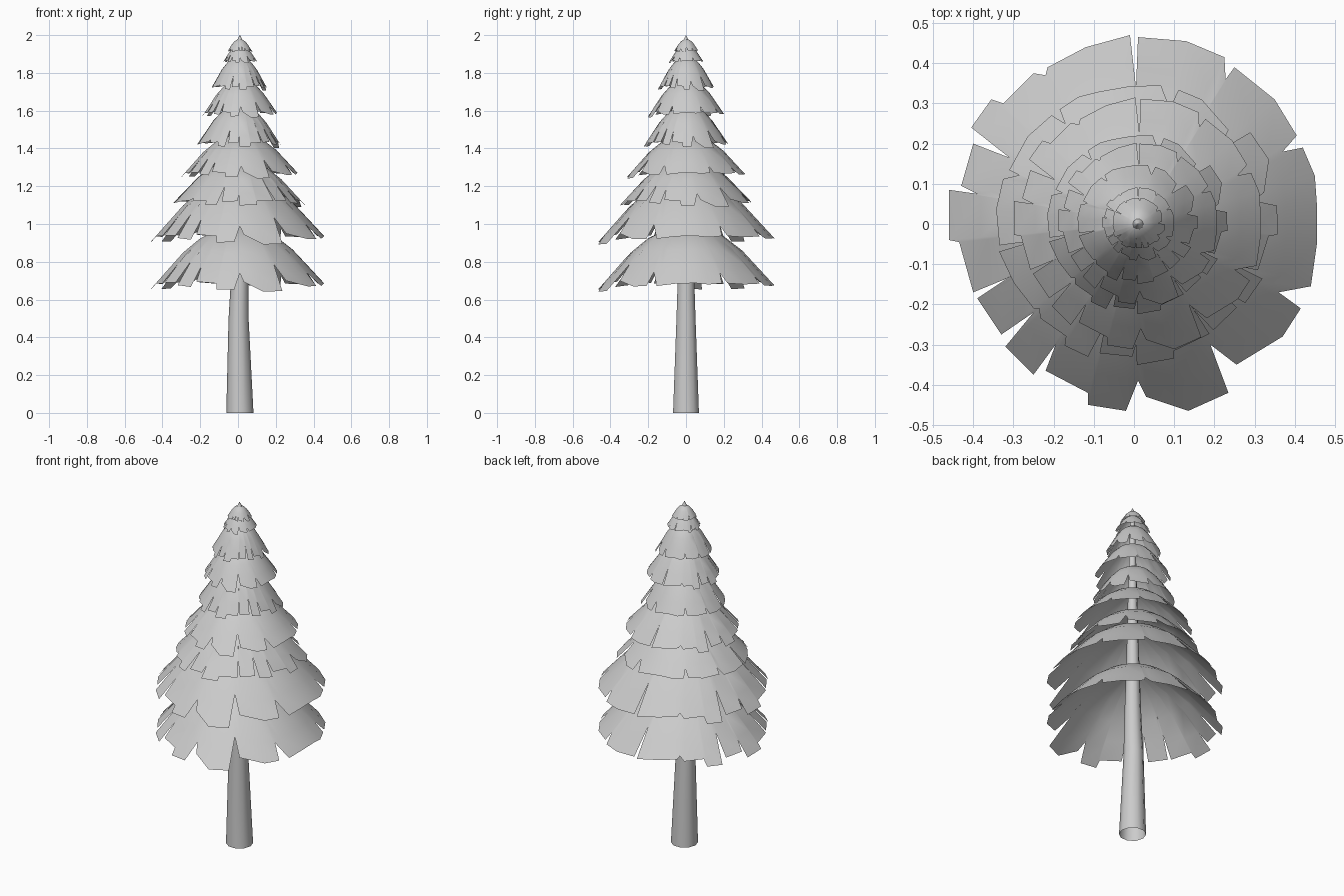
import bpy, math

if "Cube" in bpy.data.objects:
    bpy.data.objects.remove(bpy.data.objects["Cube"])

# Ragged outline of one branch skirt, seen from above
RIM = [(.455, .05), (.45, .12), (.42, .19), (.37, .18), (.405, .22), (.35, .31), (.25, .39),
       (.228, .36), (.225, .415), (.13, .455), (.01, .465), (.005, .34), (-.01, .47), (-.12, .44),
       (-.215, .39), (-.22, .37), (-.25, .375), (-.325, .30), (-.355, .31), (-.405, .24),
       (-.31, .165), (-.40, .20), (-.43, .095), (-.39, .075), (-.46, .085), (-.46, -.04),
       (-.435, -.045), (-.40, -.17), (-.315, -.135), (-.39, -.185), (-.33, -.275), (-.25, -.22),
       (-.32, -.305), (-.25, -.375), (-.195, -.30), (-.22, -.365), (-.115, -.42), (-.115, -.45),
       (-.02, -.465), (.01, -.39), (.03, -.43), (.135, -.465), (.235, -.42), (.19, -.30),
       (.255, -.35), (.37, -.28), (.415, -.21), (.36, -.17), (.44, -.155), (.455, -.05)]
# Domed skirt cross-section: radius, height above rim
DOME = [(.02, .33), (.10, .305), (.20, .26), (.30, .18), (.38, .09), (.48, -.02)]


def dome_height(r):
    for (r0, z0), (r1, z1) in zip(DOME, DOME[1:]):
        if r <= r1:
            return z0 + (z1 - z0) * (r - r0) / (r1 - r0)
    return DOME[-1][1]


def mesh_object(name, verts, faces):
    me = bpy.data.meshes.new(name)
    me.from_pydata(verts, [], faces)
    me.update()
    ob = bpy.data.objects.new(name, me)
    bpy.context.collection.objects.link(ob)
    bpy.context.view_layer.objects.active = ob
    ob.select_set(True)
    bpy.ops.object.shade_smooth_by_angle(angle=math.radians(40))
    ob.select_set(False)
    return ob


def grid_faces(columns, rows):
    faces = []
    for i in range(columns):
        j = (i + 1) % columns
        for k in range(rows - 1):
            faces.append((i * rows + k, i * rows + k + 1, j * rows + k + 1, j * rows + k))
    return faces


def skirt(name, z, scale, z_scale, turn, x):
    verts = []
    for px, py in RIM:
        rim, a = math.hypot(px, py), math.atan2(py, px)
        radii = [.02, .10, .20] + [.20 + (rim - .20) * t for t in (.35, .7, 1)]
        for r in radii:
            tilt = .025 * r * (math.cos(a) + math.sin(a))
            verts.append((r * math.cos(a), r * math.sin(a), dome_height(r) + tilt))
    ob = mesh_object(name, verts, grid_faces(len(RIM), len(radii)))
    ob.location = (x, 0, z)
    ob.scale = (scale, scale, z_scale)
    ob.rotation_euler.z = math.radians(turn)


def lathe(name, sections, sides):
    # sections: x offset, z, radius
    verts = []
    for i in range(sides):
        a = 2 * math.pi * i / sides
        for x, z, r in sections:
            verts.append((x + r * math.cos(a), r * math.sin(a), z))
    return mesh_object(name, verts, grid_faces(sides, len(sections)))


# Branch skirts: rim height, width scale, height scale, turn, x offset
TIERS = [(.67, 1, 1, 0, 0), (.92, 1, 1, 0, 0), (1.11, .75, .72, 100, .01),
         (1.26, .67, .67, 0, .01), (1.42, .48, .66, 100, .01), (1.58, .43, .58, 0, .01),
         (1.72, .32, .52, 100, .01), (1.86, .195, .27, 0, .01), (1.915, .14, .2, 60, .01)]
for n, tier in enumerate(TIERS, 1):
    skirt(f"branch_skirt_{n}", *tier)

# Slightly bent, tapering trunk, open at the foot
lathe("trunk", [(.01, 0, .072), (.003, .5, .053), (.008, .68, .047), (.008, 1.0, .036),
                (.01, 1.5, .024), (.01, 1.95, .012)], 10)

# Pointed tip
lathe("tree_tip", [(.01, 1.955, .022), (.01, 1.975, .014), (.01, 2.0, .001)], 10)
